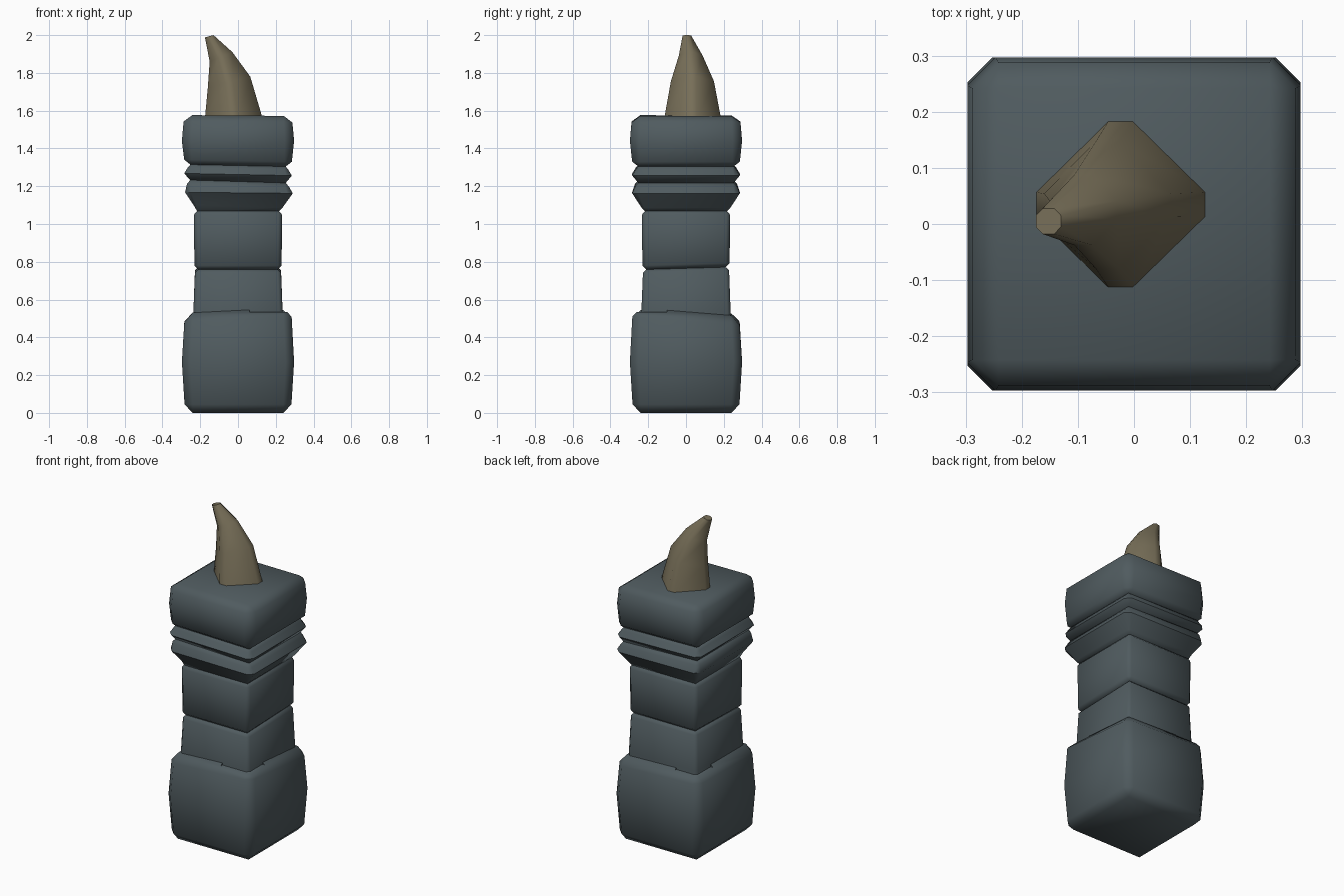
import bpy, bmesh, math

if "Cube" in bpy.data.objects:
    bpy.data.objects.remove(bpy.data.objects["Cube"])


def material(name, rgb):
    m = bpy.data.materials.new(name)
    m.diffuse_color = (*rgb, 1)
    m.use_nodes = True
    m.node_tree.nodes["Principled BSDF"].inputs["Base Color"].default_value = m.diffuse_color
    return m


STONE = material("slate stone", (0.080, 0.105, 0.115))
HORN = material("horn tan", (0.185, 0.158, 0.098))


def square_ring(h, c, z, tx=0, ty=0, txy=0, ox=0, oy=0):
    """Square of half size h with corners cut by c, tilted and shifted."""
    k = h - c
    pts = [(k, -h), (h, -k), (h, k), (k, h), (-k, h), (-h, k), (-h, -k), (-k, -h)]
    return [(x + ox, y + oy, z + tx * x + ty * y + txy * x * y) for x, y in pts]


def diamond_ring(x0, x1, y0, y1, z0, z1, t):
    """Diamond with blunt tips; z runs from z0 on the left to z1 on the right."""
    cx, cy = (x0 + x1) / 2, (y0 + y1) / 2
    pts = [(cx + t, y0), (x1, cy - t), (x1, cy + t), (cx + t, y1),
           (cx - t, y1), (x0, cy + t), (x0, cy - t), (cx - t, y0)]
    return [(x, y, z0 + (z1 - z0) * (x - x0) / (x1 - x0)) for x, y in pts]


def loft(name, rings, mat, cutters=(), angle=50):
    bm = bmesh.new()
    rows = [[bm.verts.new(p) for p in r] for r in rings]
    n = len(rows[0])
    for a, b in zip(rows, rows[1:]):
        for i in range(n):
            j = (i + 1) % n
            bm.faces.new((a[i], a[j], b[j], b[i]))
    bm.faces.new(rows[0][::-1])
    bm.faces.new(rows[-1])
    bmesh.ops.remove_doubles(bm, verts=bm.verts, dist=0.0005)
    bmesh.ops.recalc_face_normals(bm, faces=bm.faces)
    me = bpy.data.meshes.new(name)
    bm.to_mesh(me)
    bm.free()
    me.materials.append(mat)
    ob = bpy.data.objects.new(name, me)
    bpy.context.collection.objects.link(ob)
    bpy.ops.object.select_all(action='DESELECT')
    ob.select_set(True)
    bpy.context.view_layer.objects.active = ob
    for c in cutters:
        m = ob.modifiers.new("chip", 'BOOLEAN')
        m.operation, m.solver, m.object = 'DIFFERENCE', 'EXACT', c
        bpy.ops.object.modifier_apply(modifier=m.name)
        bpy.data.objects.remove(c)
    bpy.ops.object.shade_smooth_by_angle(angle=math.radians(angle))
    return ob


def chip_box(name, lo, hi):
    bpy.ops.mesh.primitive_cube_add(size=1, location=[(a + b) / 2 for a, b in zip(lo, hi)])
    ob = bpy.context.object
    ob.name = name
    ob.scale = [b - a for a, b in zip(lo, hi)]
    ob.hide_render = True
    ob.data.materials.append(STONE)
    bpy.context.view_layer.update()
    return ob


# Base block, with chipped top edge at front right and back left
front_chip = chip_box("front_chip", (0.06, -0.4, 0.533), (0.4, -0.1, 0.7))
back_chip = chip_box("back_chip", (-0.4, 0.1, 0.517), (-0.1, 0.4, 0.7))
loft("base_block", [
    square_ring(0.240, 0, 0.0),
    square_ring(0.283, 0.043, 0.045),
    square_ring(0.297, 0.045, 0.27),
    square_ring(0.284, 0.043, 0.485, 0.01, -0.04, -0.17),
    square_ring(0.240, 0, 0.533, 0.01, -0.04, -0.17),
], STONE, (front_chip, back_chip))

# Shaft blocks
loft("lower_shaft", [
    square_ring(0.238, 0.018, 0.49),
    square_ring(0.236, 0.018, 0.54),
    square_ring(0.228, 0.018, 0.748, 0, 0.03),
    square_ring(0.208, 0, 0.767, 0, 0.03),
], STONE)
loft("upper_shaft", [
    square_ring(0.208, 0, 0.764, 0, 0.03),
    square_ring(0.231, 0.020, 0.787, 0, 0.03),
    square_ring(0.233, 0.020, 1.05),
    square_ring(0.213, 0, 1.073),
], STONE)

# Two collar mouldings
loft("lower_collar", [
    square_ring(0.215, 0, 1.065),
    square_ring(0.235, 0.015, 1.093, -0.03),
    square_ring(0.285, 0.030, 1.165, -0.01, 0, 0, 0.005),
    square_ring(0.270, 0.020, 1.205, -0.03),
    square_ring(0.250, 0, 1.228, -0.03),
], STONE)
loft("upper_collar", [
    square_ring(0.250, 0, 1.222, -0.03),
    square_ring(0.285, 0.030, 1.262, -0.02),
    square_ring(0.265, 0.020, 1.295, -0.02),
    square_ring(0.250, 0, 1.312, -0.02),
], STONE)

# Cap block
loft("cap_block", [
    square_ring(0.248, 0, 1.306, -0.02),
    square_ring(0.285, 0.040, 1.335, -0.02),
    square_ring(0.297, 0.050, 1.44),
    square_ring(0.288, 0.046, 1.54, -0.01),
    square_ring(0.242, 0, 1.573, -0.008, -0.005),
], STONE)

# Curved horn leaning to the left
loft("horn", [
    diamond_ring(-0.175, 0.130, -0.115, 0.185, 1.56, 1.56, 0.022),
    diamond_ring(-0.160, 0.065, -0.080, 0.148, 1.72, 1.78, 0.020),
    diamond_ring(-0.150, -0.030, -0.038, 0.088, 1.86, 1.91, 0.016),
    diamond_ring(-0.175, -0.130, -0.018, 0.028, 1.988, 2.0, 0.010),
], HORN, angle=55)
